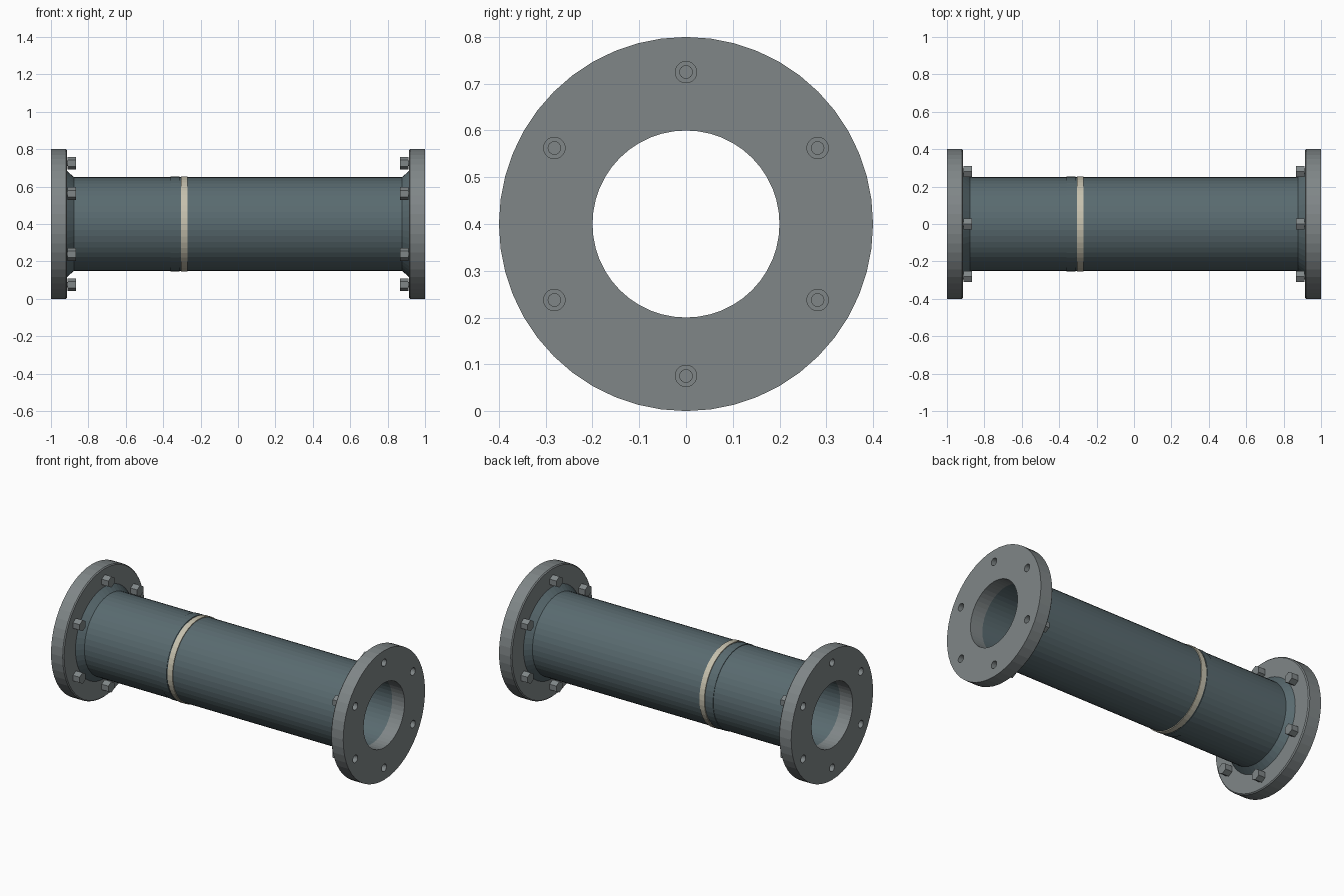
import bpy, bmesh, math
from mathutils import Vector

if "Cube" in bpy.data.objects:
    bpy.data.objects.remove(bpy.data.objects["Cube"])

AXIS_Z = 0.4      # height of the pipe centre line
SIDES = 48
BOLT_CIRCLE = 0.325


def material(name, rgb):
    m = bpy.data.materials.new(name)
    m.diffuse_color = (*rgb, 1)
    m.use_nodes = True
    m.node_tree.nodes["Principled BSDF"].inputs["Base Color"].default_value = m.diffuse_color
    return m


STEEL = material("flange_grey", (0.215, 0.24, 0.245))
TEAL = material("pipe_slate", (0.10, 0.145, 0.16))
CREAM = material("band_cream", (0.56, 0.53, 0.42))


def lathe(name, profile, mat, sides=SIDES, centre=(0, AXIS_Z), turn=0.0, closed=True):
    """Revolve (x, radius) points around a line parallel to x.
    A closed profile makes a ring, an open one makes a capped solid."""
    bm = bmesh.new()
    rings = []
    for x, r in profile:
        ring = []
        for i in range(sides):
            a = turn + math.tau * i / sides
            ring.append(bm.verts.new((x, centre[0] + r * math.sin(a),
                                      centre[1] + r * math.cos(a))))
        rings.append(ring)
    pairs = list(zip(rings, rings[1:]))
    if closed:
        pairs.append((rings[-1], rings[0]))
    else:
        bm.faces.new(rings[0])
        bm.faces.new(rings[-1])
    for a, b in pairs:
        for i in range(sides):
            j = (i + 1) % sides
            bm.faces.new((a[i], a[j], b[j], b[i]))
    bmesh.ops.recalc_face_normals(bm, faces=bm.faces)
    mesh = bpy.data.meshes.new(name)
    bm.to_mesh(mesh)
    bm.free()
    mesh.materials.append(mat)
    obj = bpy.data.objects.new(name, mesh)
    bpy.context.collection.objects.link(obj)
    return obj


def ring(name, x0, x1, inner, outer, mat):
    return lathe(name, [(x0, inner), (x0, outer), (x1, outer), (x1, inner)], mat)


# Main pipe, with a sleeve and a pale marker band around it
ring("pipe", -0.915, 0.915, 0.2, 0.25, TEAL)
ring("sleeve", -0.362, -0.312, 0.245, 0.253, TEAL)
ring("marker_band", -0.304, -0.27, 0.245, 0.255, CREAM)

bolt_spots = [(BOLT_CIRCLE * math.sin(k * math.tau / 6),
               AXIS_Z + BOLT_CIRCLE * math.cos(k * math.tau / 6)) for k in range(6)]

for side, s in (("left", -1), ("right", 1)):
    # Flange disc with a small chamfer on its inner rim
    flange = lathe(side + "_flange",
                   [(s, 0.2), (s, 0.4), (s * 0.92, 0.4), (s * 0.914, 0.394), (s * 0.914, 0.2)],
                   STEEL)
    # Conical weld collar between flange and pipe
    lathe(side + "_collar",
          [(s * 0.916, 0.245), (s * 0.916, 0.285), (s * 0.876, 0.25), (s * 0.876, 0.245)], TEAL)
    for k, spot in enumerate(bolt_spots):
        # Bolt hole
        cutter = lathe(f"{side}_hole_cutter_{k}", [(s * 1.05, 0.023), (s * 0.85, 0.023)],
                       STEEL, 20, spot, closed=False)
        cutter.hide_render = True
        cutter.hide_set(True)
        cut = flange.modifiers.new("hole", 'BOOLEAN')
        cut.operation = 'DIFFERENCE'
        cut.solver = 'EXACT'
        cut.object = cutter
        # Hexagonal head and shank
        lathe(f"{side}_bolt_head_{k}", [(s * 0.912, 0.034), (s * 0.866, 0.034)],
              STEEL, 6, spot, closed=False)
        lathe(f"{side}_bolt_shank_{k}", [(s * 0.96, 0.0145), (s * 0.90, 0.0145)],
              STEEL, 16, spot, closed=False)
